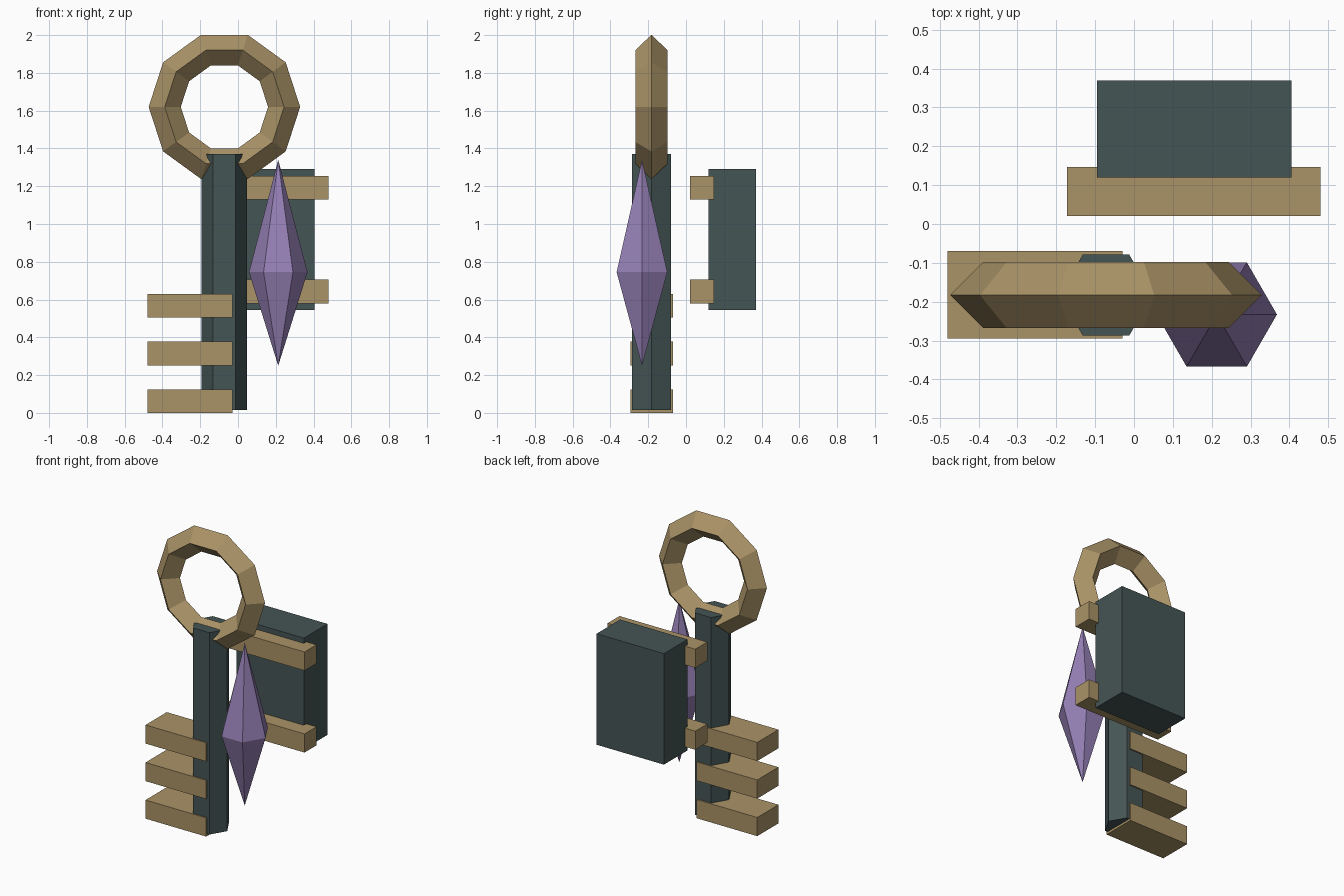
import bpy
import bmesh
from math import cos, sin, tau
from mathutils import Matrix, Vector

cube = bpy.data.objects.get("Cube")
if cube:
    bpy.data.objects.remove(cube, do_unlink=True)


def material(name, color):
    mat = bpy.data.materials.new(name)
    mat.use_nodes = True
    mat.diffuse_color = (*color, 1)
    mat.node_tree.nodes["Principled BSDF"].inputs["Base Color"].default_value = (*color, 1)
    return mat


brass = material("brass", (0.40, 0.29, 0.135))
slate = material("dark slate", (0.06, 0.09, 0.09))
violet = material("violet crystal", (0.30, 0.215, 0.46))


def finish(name, bm, mat):
    bmesh.ops.recalc_face_normals(bm, faces=bm.faces)
    mesh = bpy.data.meshes.new(name)
    bm.to_mesh(mesh)
    bm.free()
    mesh.materials.append(mat)
    obj = bpy.data.objects.new(name, mesh)
    bpy.context.collection.objects.link(obj)
    return obj


def box(name, low, high, mat):
    low, high = Vector(low), Vector(high)
    bm = bmesh.new()
    bmesh.ops.create_cube(bm, size=1, matrix=Matrix.Translation((low + high) / 2)
                          @ Matrix.Diagonal((*(high - low), 1)))
    return finish(name, bm, mat)


def hexagon(bm, x, y, z, radius):
    return [bm.verts.new((x + radius * cos(tau * i / 6), y + radius * sin(tau * i / 6), z))
            for i in range(6)]


KEY_X, KEY_Y = -0.072, -0.183

# Key bow: ten-sided ring with a diamond cross-section
bm = bmesh.new()
segments, major, minor = 10, 0.316, 0.085
loops = []
for i in range(segments):
    a = tau * i / segments
    loop = []
    for j in range(4):
        b = tau * j / 4
        r = major + minor * cos(b)
        loop.append(bm.verts.new((KEY_X + r * cos(a), KEY_Y + minor * sin(b), 1.62 + r * sin(a))))
    loops.append(loop)
for i, loop in enumerate(loops):
    following = loops[(i + 1) % segments]
    for j in range(4):
        k = (j + 1) % 4
        bm.faces.new((loop[j], loop[k], following[k], following[j]))
finish("key_ring", bm, brass)

# Key shaft: hexagonal prism
bm = bmesh.new()
bottom = hexagon(bm, KEY_X, KEY_Y, 0.015, 0.12)
top = hexagon(bm, KEY_X, KEY_Y, 1.37, 0.12)
bm.faces.new(bottom)
bm.faces.new(top)
for i in range(6):
    j = (i + 1) % 6
    bm.faces.new((bottom[i], bottom[j], top[j], top[i]))
finish("key_shaft", bm, slate)

# Key teeth
for i in range(3):
    z = 0.252 * i
    box(f"key_tooth_{i + 1}", (-0.48, -0.295, z), (-0.03, -0.07, z + 0.125), brass)

# Crystal: uneven six-sided double pyramid
bm = bmesh.new()
waist = hexagon(bm, 0.213, -0.233, 0.745, 0.155)
for z in (0.25, 1.34):
    tip = bm.verts.new((0.213, -0.233, z))
    for i in range(6):
        bm.faces.new((waist[i], waist[(i + 1) % 6], tip))
finish("crystal", bm, violet)

# Block with two bars across its front
box("block", (-0.095, 0.12, 0.545), (0.405, 0.37, 1.29), slate)
for name, z in (("lower_bar", 0.58), ("upper_bar", 1.13)):
    box(name, (-0.172, 0.02, z), (0.48, 0.147, z + 0.125), brass)
